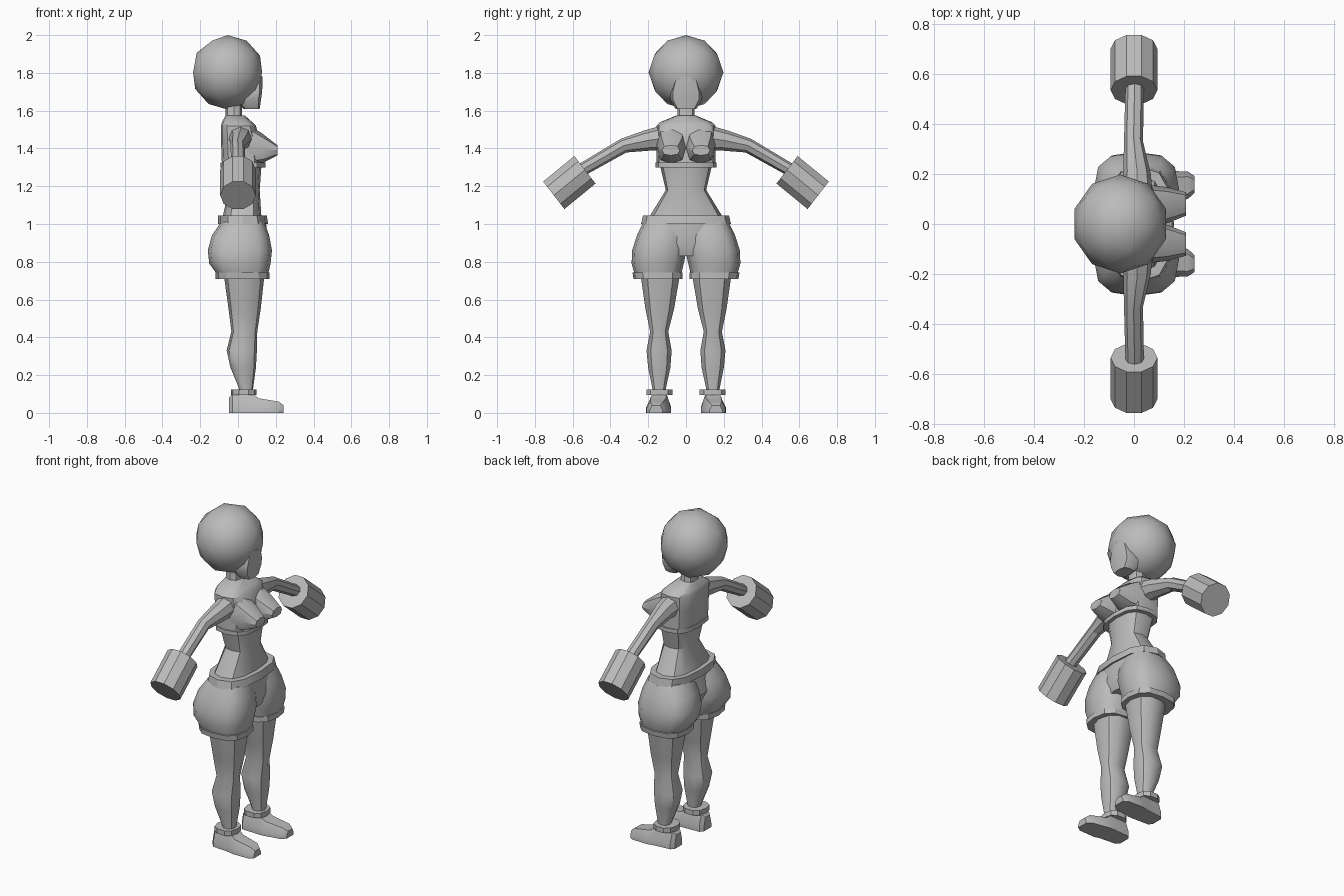
import bpy, bmesh, math
from mathutils import Vector

grey = bpy.data.materials.new("plain_grey")
grey.diffuse_color = (0.5, 0.5, 0.5, 1)


def finish(name, bm, mirror=False, angle=32):
    """Turn a bmesh into a shaded object, optionally mirrored left to right."""
    bmesh.ops.recalc_face_normals(bm, faces=bm.faces)
    me = bpy.data.meshes.new(name)
    bm.to_mesh(me)
    bm.free()
    me.materials.append(grey)
    ob = bpy.data.objects.new(name, me)
    bpy.context.collection.objects.link(ob)
    bpy.ops.object.select_all(action='DESELECT')
    ob.select_set(True)
    bpy.context.view_layer.objects.active = ob
    bpy.ops.object.shade_smooth_by_angle(angle=math.radians(angle))
    if mirror:
        m = ob.modifiers.new("mirror", 'MIRROR')
        m.use_axis = (False, True, False)
        m.use_mirror_merge = False
    return ob


def loft(name, rings, mirror=False, angle=32):
    """Skin closed rings of equal point count and cap both ends."""
    bm = bmesh.new()
    vs = [[bm.verts.new(p) for p in r] for r in rings]
    n = len(vs[0])
    for a, b in zip(vs, vs[1:]):
        for i in range(n):
            j = (i + 1) % n
            bm.faces.new((a[i], a[j], b[j], b[i]))
    bm.faces.new(vs[0])
    bm.faces.new(vs[-1])
    return finish(name, bm, mirror, angle)


def ring(c, u, v, n, p=1.0):
    """Rounded-box ring around c, spanned by vectors u and v."""
    def sp(t):
        return math.copysign(abs(t) ** p, t) if abs(t) > 1e-6 else 0.0
    c, u, v = Vector(c), Vector(u), Vector(v)
    return [c + u * sp(math.cos(k * math.tau / n)) + v * sp(math.sin(k * math.tau / n))
            for k in range(n)]


def stack(name, levels, n=12, p=0.75, mirror=False, angle=32):
    """Loft of horizontal rings given as (z, x0, x1, y0, y1)."""
    return loft(name, [ring(((x0 + x1) / 2, (y0 + y1) / 2, z), ((x1 - x0) / 2, 0, 0),
                            (0, (y1 - y0) / 2, 0), n, p)
                       for z, x0, x1, y0, y1 in levels], mirror, angle)


def body(name, levels, **kw):
    """Central part, levels given as (z, x0, x1, half width)."""
    return stack(name, [(z, a, b, -w, w) for z, a, b, w in levels], **kw)


# Head: smooth ball with a small jaw at the front
bm = bmesh.new()
bmesh.ops.create_icosphere(bm, subdivisions=2, radius=1)
for v in bm.verts:
    v.co = Vector((v.co.x * 0.192 - 0.055, v.co.y * 0.198, v.co.z * 0.197 + 1.803))
finish("head", bm, angle=60)
body("jaw", [(1.61, 0.03, 0.115, 0.055), (1.66, -0.02, 0.122, 0.085),
             (1.70, -0.02, 0.128, 0.085), (1.78, -0.02, 0.13, 0.06)], n=8, p=0.6)
body("neck", [(1.54, -0.07, 0.03, 0.055), (1.58, -0.065, 0.02, 0.045),
              (1.65, -0.065, 0.02, 0.045)], n=8)

# Torso: top, lower rib, bare waist
body("top", [(1.305, -0.085, 0.125, 0.155), (1.44, -0.09, 0.115, 0.155),
             (1.52, -0.09, 0.095, 0.157), (1.54, -0.085, 0.075, 0.135),
             (1.575, -0.065, 0.035, 0.05)], p=0.6)
body("top_rib", [(1.30, -0.092, 0.145, 0.162), (1.325, -0.092, 0.145, 0.162)], p=0.7)
body("waist", [(1.32, -0.075, 0.125, 0.14), (1.18, -0.05, 0.115, 0.107),
               (1.02, -0.085, 0.125, 0.205)])
loft("bust", [ring((x, y, z), (0, hy, 0), (0, 0, hz), 8, 0.8)
              for x, y, z, hy, hz in ((0.05, 0.077, 1.42, 0.08, 0.11),
                                      (0.13, 0.075, 1.40, 0.073, 0.078),
                                      (0.208, 0.08, 1.39, 0.047, 0.027))], mirror=True)

# Shorts: belt, pelvis, round legs and cuffs
body("belt", [(1.0, -0.105, 0.16, 0.238), (1.045, -0.105, 0.152, 0.228)], p=0.75)
body("shorts_pelvis", [(0.83, -0.09, 0.14, 0.10), (0.90, -0.12, 0.16, 0.21),
                       (1.01, -0.095, 0.148, 0.228)], p=0.7)
stack("shorts_leg", [(0.735, -0.112, 0.16, 0.025, 0.272), (0.79, -0.152, 0.172, 0.012, 0.288),
                     (0.86, -0.16, 0.18, -0.003, 0.285), (0.94, -0.138, 0.165, -0.004, 0.26),
                     (1.01, -0.09, 0.14, -0.004, 0.225)], p=0.72, mirror=True, angle=40)
stack("shorts_cuff", [(0.71, -0.118, 0.168, 0.018, 0.278), (0.742, -0.12, 0.168, 0.018, 0.283)],
      p=0.75, mirror=True)

# Legs and ankle bands
stack("leg", [(0.07, 0.005, 0.08, 0.105, 0.18), (0.13, 0.005, 0.08, 0.105, 0.18),
              (0.24, -0.04, 0.095, 0.08, 0.203), (0.33, -0.06, 0.10, 0.073, 0.212),
              (0.43, -0.035, 0.102, 0.092, 0.192), (0.55, -0.05, 0.12, 0.06, 0.218),
              (0.73, -0.075, 0.14, 0.028, 0.245)], n=10, p=0.85, mirror=True, angle=40)
stack("ankle_band", [(0.095, -0.037, 0.098, 0.07, 0.212), (0.125, -0.037, 0.098, 0.07, 0.212)],
      n=10, p=0.8, mirror=True)

# Shoes: flat-soled sections from heel to toe
shoe = []
for x, cy, w, h in ((-0.048, 0.14, 0.035, 0.08), (-0.03, 0.14, 0.055, 0.10),
                    (0.08, 0.142, 0.062, 0.10), (0.11, 0.147, 0.066, 0.077),
                    (0.215, 0.155, 0.055, 0.06), (0.242, 0.158, 0.034, 0.04)):
    shoe.append([(x, cy + a * w, b * h) for a, b in
                 ((-1, 0), (1, 0), (1, 0.35), (0.62, 1), (-0.62, 1), (-1, 0.35))])
loft("shoe", shoe, mirror=True)

# Arms: bent tubes from shoulder to wrist, ending in ten-sided blocks
arm = []
for c, rx, rz, tilt in (((0.012, 0.13, 1.452), 0.062, 0.066, 15),
                        ((0.012, 0.20, 1.443), 0.055, 0.056, 15),
                        ((-0.002, 0.33, 1.415), 0.038, 0.039, 22),
                        ((0.003, 0.56, 1.282), 0.037, 0.034, 34)):
    t = math.radians(tilt)
    arm.append(ring(c, (rx, 0, 0), (0, rz * math.sin(t), rz * math.cos(t)), 8))
loft("arm", arm, mirror=True, angle=25)
up = Vector((0, 0.61, 0.79)) * 0.097
loft("hand", [ring(c, (0.094, 0, 0), up, 10)
              for c in ((0, 0.535, 1.287), (0, 0.70, 1.152))], mirror=True, angle=20)
